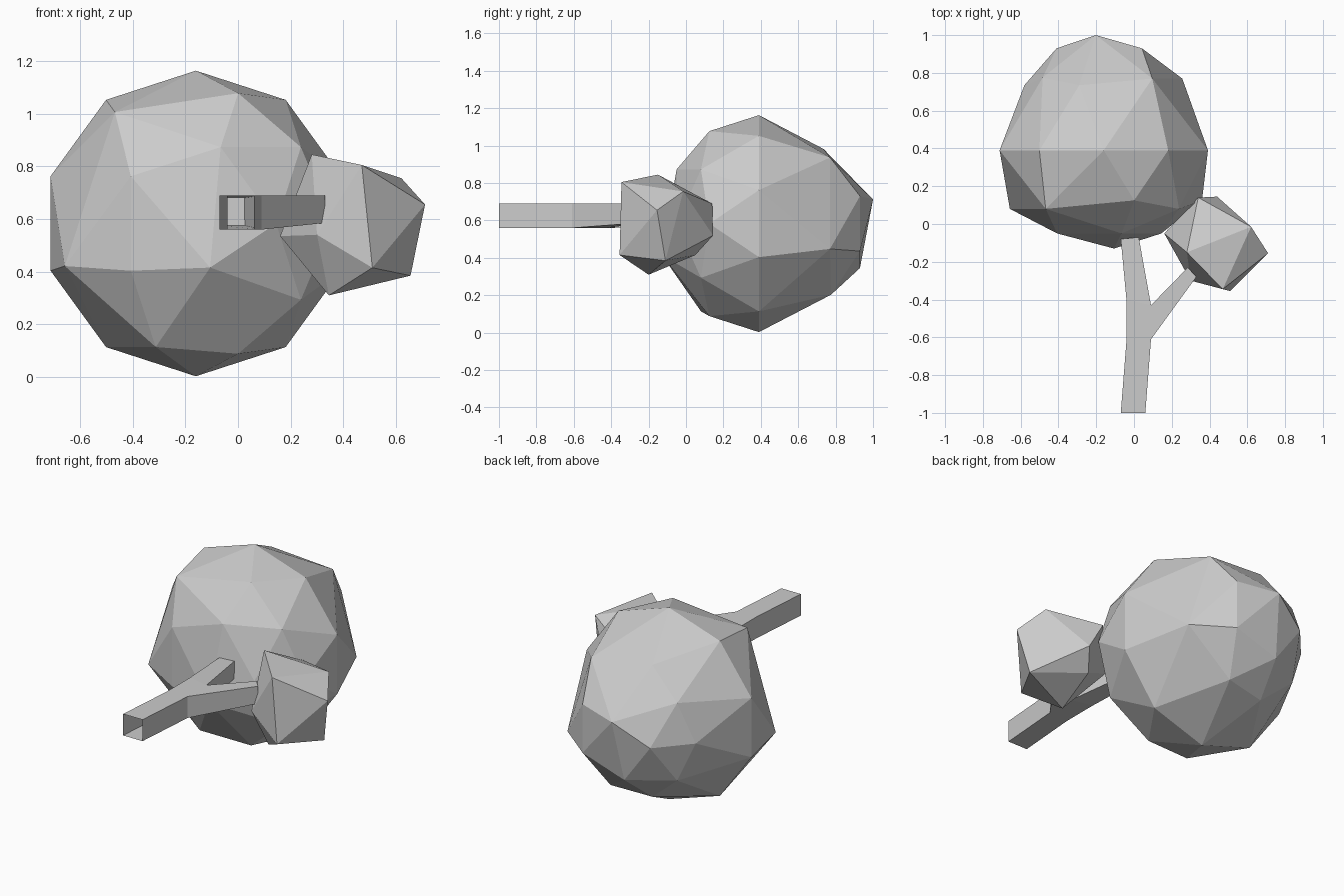
import bpy
import bmesh
from math import cos, sin, radians
from mathutils import Vector

default = bpy.data.objects.get("Cube")
if default:
    bpy.data.objects.remove(default, do_unlink=True)

# One plain grey for the whole tree
grey = bpy.data.materials.new("plain_grey")
grey.use_nodes = True
colour = (0.6, 0.6, 0.6, 1.0)
grey.diffuse_color = colour
grey.node_tree.nodes["Principled BSDF"].inputs["Base Color"].default_value = colour


def finish(bm, name):
    """Turn a bmesh into a flat-shaded object."""
    mesh = bpy.data.meshes.new(name)
    bm.to_mesh(mesh)
    bm.free()
    mesh.materials.append(grey)
    obj = bpy.data.objects.new(name, mesh)
    bpy.context.collection.objects.link(obj)
    return obj


def faceted_blob(points, name):
    """Low-poly foliage: the convex skin around a set of points."""
    bm = bmesh.new()
    for p in points:
        bm.verts.new(p)
    hull = bmesh.ops.convex_hull(bm, input=bm.verts[:])
    spare = [g for g in hull["geom_interior"] if isinstance(g, bmesh.types.BMVert)]
    bmesh.ops.delete(bm, geom=spare, context="VERTS")
    bmesh.ops.recalc_face_normals(bm, faces=bm.faces[:])
    return finish(bm, name)


# Large crown: rings of points around the y axis (radius, y, angles)
centre = Vector((-0.16, 0, 0.583))
rings = [
    (0.176, -0.13, [288]),
    (0.305, -0.05, [0, 72, 144, 216]),
    (0.523, 0.08, [126, 198]),
    (0.493, 0.08, [36, 252, 324]),
    (0.52, 0.125, [0, 72, 288]),
    (0.58, 0.39, range(18, 378, 36)),
    (0.42, 0.735, [108, 180, 252]),
    (0.437, 0.77, [54, 342]),
    (0.40, 0.775, [144, 216, 288]),
    (0.25, 0.93, [36, 180, 252, 324]),
    (0.136, 1.0, [108]),
]
crown_points = [
    centre + Vector((r * cos(radians(a)), y, r * sin(radians(a))))
    for r, y, angles in rings for a in angles
]
faceted_blob(crown_points, "large_crown")

# Small crown: a lopsided twelve-point ball
faceted_blob([
    (0.28, -0.15, 0.845), (0.47, -0.345, 0.805), (0.62, -0.015, 0.755),
    (0.71, -0.155, 0.655), (0.655, -0.11, 0.385), (0.51, -0.355, 0.415),
    (0.345, -0.2, 0.31), (0.16, -0.05, 0.535), (0.30, -0.30, 0.54),
    (0.34, 0.14, 0.69), (0.44, 0.145, 0.52), (0.37, 0.05, 0.415),
], "small_crown")

# Forked trunk: a hollow square tube with open ends
LOW, HIGH = 0.56, 0.69
outline = [
    (-0.07, -1, LOW, HIGH), (0.06, -1, LOW, HIGH), (0.09, -0.61, LOW, HIGH),
    (0.33, -0.28, 0.585, HIGH), (0.285, -0.23, 0.585, HIGH),
    (0.09, -0.43, LOW, HIGH), (0.025, -0.07, 0.575, 0.68),
    (-0.07, -0.08, 0.575, 0.68), (-0.04, -0.40, LOW, HIGH),
    (-0.04, -0.62, LOW, HIGH),
]
panels = [(0, 1, 2, 9), (9, 2, 5, 8), (2, 3, 4, 5), (8, 5, 6, 7)]
open_ends = (0, 3, 6)

bm = bmesh.new()
bottom = [bm.verts.new((x, y, lo)) for x, y, lo, hi in outline]
top = [bm.verts.new((x, y, hi)) for x, y, lo, hi in outline]
for panel in panels:
    bm.faces.new([top[i] for i in panel])
    bm.faces.new([bottom[i] for i in reversed(panel)])
for i in range(len(outline)):
    if i not in open_ends:
        j = (i + 1) % len(outline)
        bm.faces.new((bottom[i], bottom[j], top[j], top[i]))
finish(bm, "forked_trunk")
